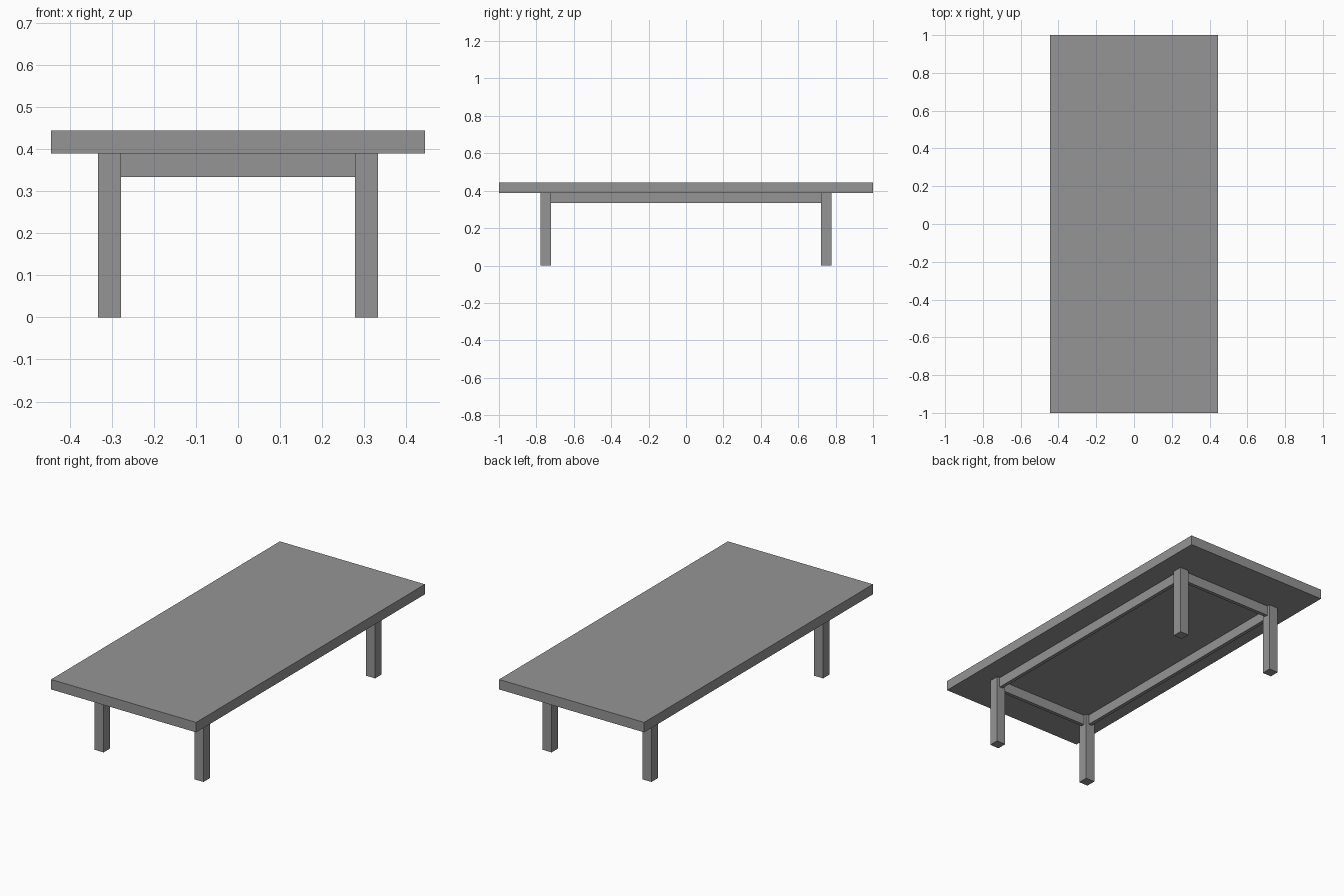
import bpy

cube = bpy.data.objects.get("Cube")
if cube:
    bpy.data.objects.remove(cube, do_unlink=True)

grey = bpy.data.materials.new("plain grey")
grey.use_nodes = True
COLOUR = (0.3, 0.3, 0.3, 1)
grey.diffuse_color = COLOUR
grey.node_tree.nodes["Principled BSDF"].inputs["Base Color"].default_value = COLOUR


def box(name, centre, size):
    bpy.ops.mesh.primitive_cube_add(size=1, location=centre)
    obj = bpy.context.object
    obj.name = name
    obj.scale = size
    bpy.ops.object.transform_apply(location=False, rotation=False, scale=True)
    obj.data.materials.append(grey)
    return obj


TOP, UNDER = 0.444, 0.389       # top and underside of the slab
LEG = 0.0555                    # leg width
LEG_X, LEG_Y = 0.3055, 0.75     # leg centres
APRON, THICK = 0.0555, 0.02     # apron height and thickness

# Table top
box("table_top", (0, 0, (TOP + UNDER) / 2), (0.888, 2, TOP - UNDER))

# Legs
for sx, side in ((-1, "right"), (1, "left")):
    for sy, end in ((-1, "front"), (1, "back")):
        box(f"{end}_{side}_leg", (sx * LEG_X, sy * LEG_Y, UNDER / 2), (LEG, LEG, UNDER))

# Aprons between the legs
z = UNDER - APRON / 2
for s, side, end in ((-1, "right", "front"), (1, "left", "back")):
    box(f"{side}_apron", (s * LEG_X, 0, z), (THICK, 2 * LEG_Y - LEG, APRON))
    box(f"{end}_apron", (0, s * LEG_Y, z), (2 * LEG_X - LEG, THICK, APRON))
